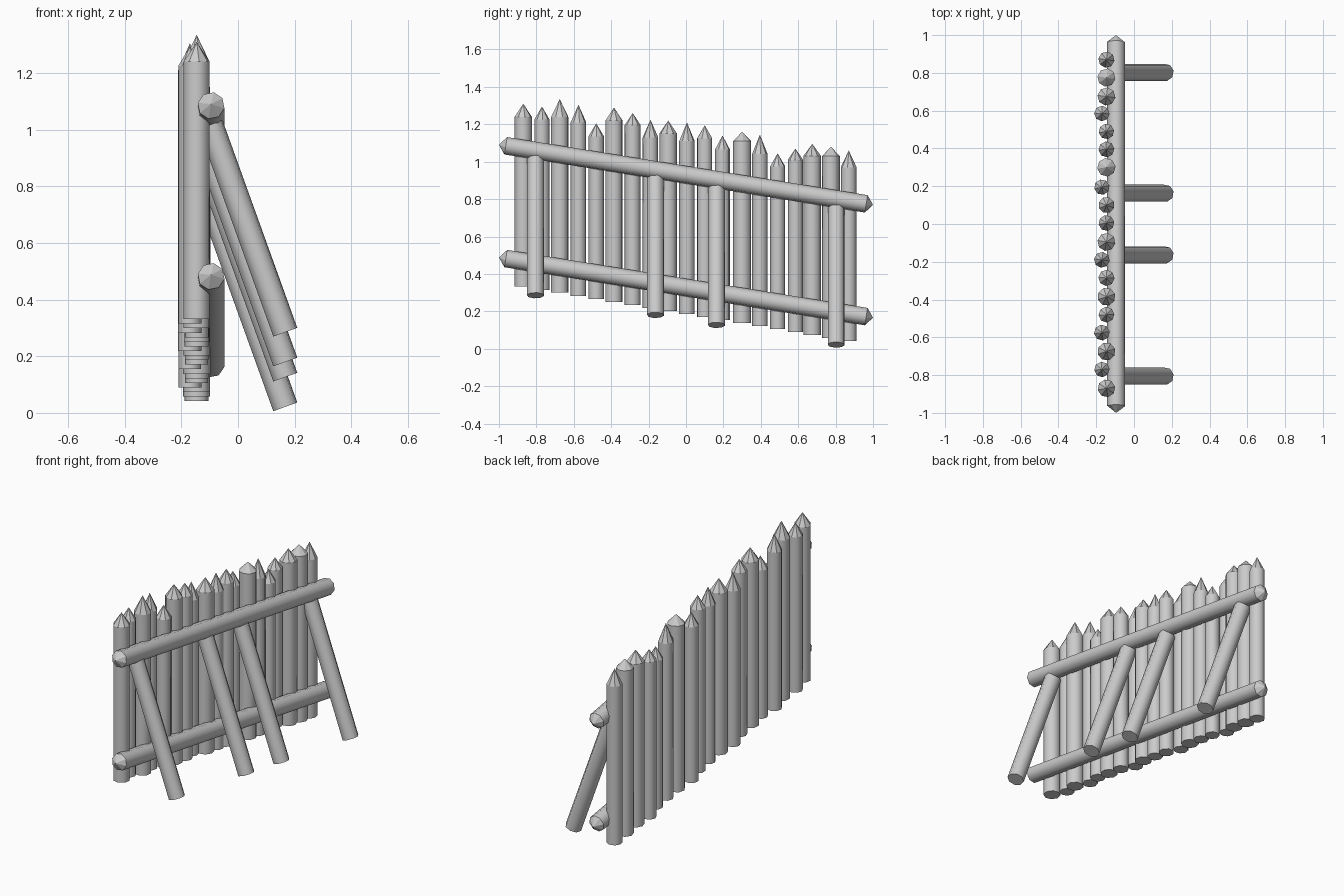
import bpy, bmesh, random
from mathutils import Vector, Matrix

random.seed(4)
cube = bpy.data.objects.get("Cube")
if cube:
    bpy.data.objects.remove(cube, do_unlink=True)

# Single weathered grey material
wood = bpy.data.materials.new("pale grey wood")
wood.use_nodes = True
grey = (0.6, 0.6, 0.6, 1)
wood.diffuse_color = grey
wood.node_tree.nodes["Principled BSDF"].inputs["Base Color"].default_value = grey


def log(name, start, end, radius, start_point=0, end_point=0, sides=8, spin=0):
    """Round log from start to end; a point length above zero sharpens that end."""
    start, end = Vector(start), Vector(end)
    length = (end - start).length
    bm = bmesh.new()
    bmesh.ops.create_cone(bm, cap_ends=True, segments=sides, radius1=radius,
                          radius2=radius, depth=length - start_point - end_point)
    bmesh.ops.translate(bm, verts=bm.verts,
                        vec=(0, 0, (length + start_point - end_point) / 2))
    for f in bm.faces:
        f.smooth = abs(f.normal.z) < 0.5
    for e in bm.edges:
        e.smooth = all(f.smooth for f in e.link_faces)
    # Pull the sharpened caps out to a tip
    for f in [f for f in bm.faces if not f.smooth]:
        top = f.normal.z > 0
        if end_point if top else start_point:
            tip = bmesh.ops.poke(bm, faces=[f])["verts"][0]
            tip.co = (0, 0, length if top else 0)
    turn = (end - start).to_track_quat("Z", "Y").to_matrix().to_4x4()
    bm.transform(Matrix.Translation(start) @ turn @ Matrix.Rotation(spin, 4, "Z"))
    bm.normal_update()
    mesh = bpy.data.meshes.new(name)
    bm.to_mesh(mesh)
    bm.free()
    mesh.materials.append(wood)
    obj = bpy.data.objects.new(name, mesh)
    bpy.context.collection.objects.link(obj)


# Sharpened stakes: y, radius, tip height, point length
stakes = [
    (-.87, .047, 1.31, .07), (-.77, .041, 1.295, .07), (-.675, .048, 1.335, .095),
    (-.575, .042, 1.305, .095), (-.48, .042, 1.205, .07), (-.385, .048, 1.29, .07),
    (-.285, .043, 1.26, .065), (-.19, .042, 1.225, .095), (-.095, .048, 1.22, .07),
    (.005, .042, 1.21, .10), (.10, .043, 1.195, .07), (.195, .041, 1.14, .075),
    (.30, .049, 1.16, .05), (.395, .042, 1.145, .105), (.49, .041, 1.045, .07),
    (.585, .041, 1.07, .06), (.675, .048, 1.095, .065), (.775, .048, 1.08, .05),
    (.87, .043, 1.06, .09)]
set_back = {1, 3, 7, 11, 15}
for i, (y, r, tip, point) in enumerate(stakes):
    x = -.17 if i in set_back else -.146
    log(f"stake_{i + 1}", (x, y, .187 - y / 6), (x, y, tip), r,
        end_point=point, spin=random.uniform(0, .8))

# Two sloping rails, pointed at both ends
for name, z in (("upper_rail", .93), ("lower_rail", .327)):
    log(name, (-.095, -1, z + .161), (-.095, 1, z - .161), .048, .037, .037, spin=.2)

# Leaning braces that follow the slope of the ground
for i, y in enumerate((-.805, -.163, .163, .803)):
    z = .153 - .164 * y
    log(f"brace_{i + 1}", (.167, y, z), (-.097, y, z + .733), .046, spin=.2)
